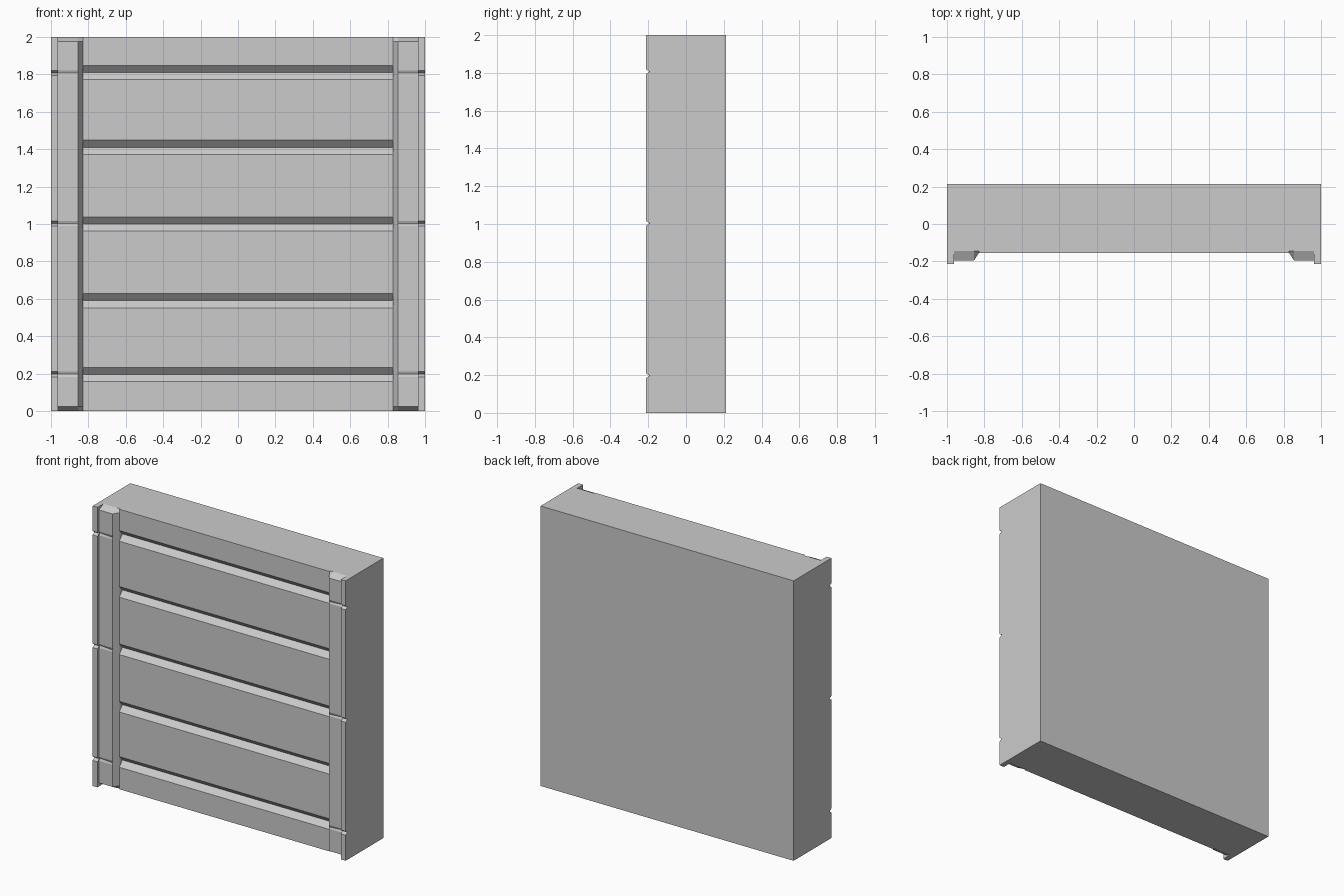
import bpy, bmesh

if "Cube" in bpy.data.objects:
    bpy.data.objects.remove(bpy.data.objects["Cube"])

SEAM = -0.10      # depth where the front parts meet the backing block
BACK = 0.213
FRONT = -0.213
FACE = -0.155     # face of the boards


def loft(name, sections, open_test=None):
    """Join matching closed sections, cap both ends, drop hidden contact faces."""
    bm = bmesh.new()
    rings = [[bm.verts.new(p) for p in s] for s in sections]
    n = len(rings[0])
    for a, b in zip(rings, rings[1:]):
        for i in range(n):
            j = (i + 1) % n
            bm.faces.new((a[i], a[j], b[j], b[i]))
    bm.faces.new(rings[0])
    bm.faces.new(rings[-1])
    bmesh.ops.recalc_face_normals(bm, faces=bm.faces)
    hidden = [f for f in bm.faces if all(abs(v.co.y - SEAM) < 1e-5 for v in f.verts)]
    bmesh.ops.delete(bm, geom=hidden, context='FACES')
    me = bpy.data.meshes.new(name)
    bm.to_mesh(me)
    bm.free()
    ob = bpy.data.objects.new(name, me)
    bpy.context.collection.objects.link(ob)
    return ob


# Backing block
loft("backing_block", [[(-1, y, 0), (1, y, 0), (1, y, 2), (-1, y, 2)] for y in (SEAM, BACK)])

# Horizontal boards separated by V grooves
profile = [(SEAM, 0), (FACE, 0)]
for z in (0.195, 0.59, 1.0, 1.41, 1.81):
    profile += [(FACE, z - 0.038), (FACE + 0.036, z), (FACE, z + 0.038)]
profile += [(FACE, 2), (SEAM, 2)]
loft("front_boards", [[(x, y, z) for y, z in profile] for x in (-0.83, 0.83)])


# Side posts: bevelled inner panel plus raised outer rim
def post_section(z, inner=FACE, panel=-0.195, panel_out=-0.195, rim=FRONT):
    pts = [(0.83, inner), (0.855, panel), (0.962, panel_out), (0.962, rim),
           (1, rim), (1, SEAM), (0.83, SEAM)]
    return [(x, y, z) for x, y in pts]


end = dict(inner=-0.145, panel=-0.145, panel_out=-0.145)   # sloped post ends
sections = [post_section(0, **end), post_section(0.025)]
for z in (0.197, 1.003, 1.807):                            # small notches
    sections += [post_section(z - 0.014),
                 post_section(z, panel_out=-0.183, rim=FRONT + 0.02),
                 post_section(z + 0.014)]
sections += [post_section(1.975), post_section(2, **end)]
posts = loft("side_posts", sections)
mirror = posts.modifiers.new("Mirror", 'MIRROR')
mirror.use_axis = (True, False, False)
